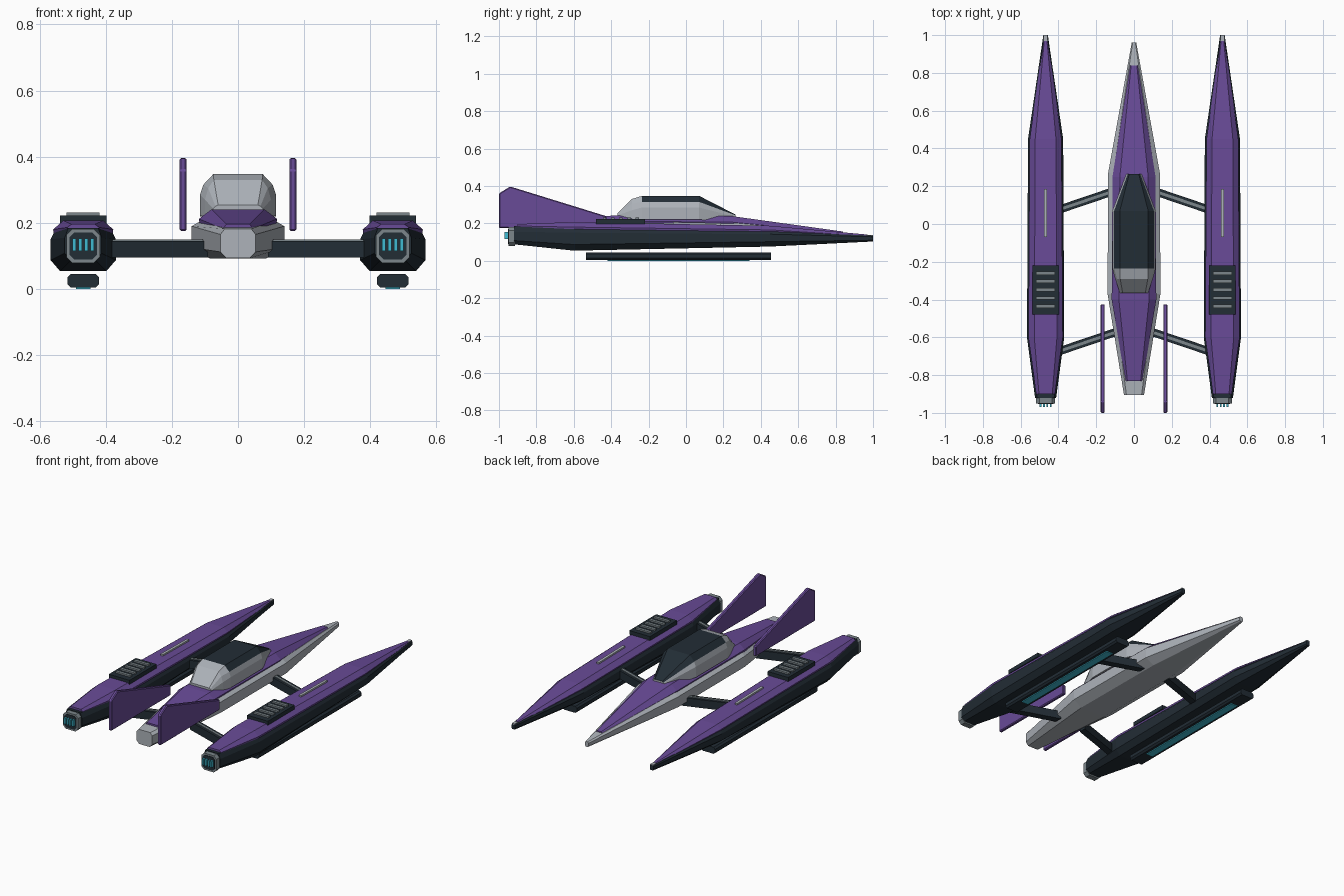
import bpy
import bmesh
from mathutils import Vector

if "Cube" in bpy.data.objects:
    bpy.data.objects.remove(bpy.data.objects["Cube"], do_unlink=True)


def make_material(name, red, green, blue):
    material = bpy.data.materials.new(name)
    material.use_nodes = True
    color = (red, green, blue, 1)
    material.diffuse_color = color
    material.node_tree.nodes["Principled BSDF"].inputs["Base Color"].default_value = color
    return material


PURPLE = make_material("purple paint", .14, .07, .31)
DARK = make_material("dark slate", .016, .026, .036)
LIGHT = make_material("light grey", .42, .45, .49)
STEEL = make_material("steel grey", .2, .24, .26)
CYAN = make_material("cyan glow", .05, .5, .65)


def finish(name, bm, materials, x=0):
    bmesh.ops.recalc_face_normals(bm, faces=bm.faces)
    mesh = bpy.data.meshes.new(name)
    bm.to_mesh(mesh)
    bm.free()
    for material in materials:
        mesh.materials.append(material)
    part = bpy.data.objects.new(name, mesh)
    part.location.x = x
    bpy.context.collection.objects.link(part)
    return part


def loft(name, stations, materials, x=0, rule=None):
    """Skin symmetric half sections (half width, z) placed along y."""
    bm = bmesh.new()
    rings = []
    for y, half in stations:
        outline = half + [(-w, z) for w, z in reversed(half)]
        rings.append([bm.verts.new((w, y, z)) for w, z in outline])
    count = len(rings[0])
    for row, (a, b) in enumerate(zip(rings, rings[1:])):
        for k in range(count):
            n = (k + 1) % count
            face = bm.faces.new((a[k], a[n], b[n], b[k]))
            if rule:
                face.material_index = rule(row, min(k, count - 2 - k))
    bm.faces.new(rings[0])
    bm.faces.new(rings[-1])
    return finish(name, bm, materials, x)


def box(name, center, size, material, bevel=0):
    bm = bmesh.new()
    bmesh.ops.create_cube(bm, size=1)
    bmesh.ops.scale(bm, vec=size, verts=bm.verts)
    bmesh.ops.translate(bm, vec=center, verts=bm.verts)
    if bevel:
        bmesh.ops.bevel(bm, geom=bm.edges[:], offset=bevel, segments=1, affect='EDGES')
    return finish(name, bm, [material])


def beam(name, start, end, width, height, material):
    """Level bar between two points, with ends cut parallel to y."""
    bm = bmesh.new()
    rings = []
    for point in (start, end):
        rings.append([bm.verts.new(Vector(point) + Vector((0, dy * width / 2, dz * height / 2)))
                      for dy, dz in ((-1, -1), (1, -1), (1, 1), (-1, 1))])
    for k in range(4):
        n = (k + 1) % 4
        bm.faces.new((rings[0][k], rings[0][n], rings[1][n], rings[1][k]))
    bm.faces.new(rings[0])
    bm.faces.new(rings[1])
    return finish(name, bm, [material])


def octagon(half, cut):
    return [(half - cut, -half), (half, cut - half), (half, half - cut), (half - cut, half)]


def raised(section, z):
    return [(w, h + z) for w, h in section]


# Central hull and its painted deck
loft("central_hull", [
    (-.905, [(.035, .093), (.053, .112), (.053, .165), (.04, .182)]),
    (-.37, [(.085, .092), (.14, .125), (.14, .19), (.11, .207)]),
    (.27, [(.08, .092), (.137, .122), (.137, .185), (.11, .202)]),
    (.96, [(.007, .106), (.012, .113), (.012, .13), (.007, .138)])], [LIGHT])
loft("hull_deck", [
    (-.83, [(.045, .165), (.046, .182), (.035, .196)]),
    (-.4, [(.115, .185), (.118, .212), (.08, .241)]),
    (.25, [(.112, .185), (.114, .206), (.075, .238)]),
    (.84, [(.02, .135), (.021, .148), (.015, .156)])], [PURPLE])

# Cockpit: grey tub with dark glass on the roof and front slope
tub = [(.115, .22), (.115, .285), (.105, .315), (.075, .347)]
loft("cockpit", [
    (-.365, [(.075, .22), (.075, .243), (.068, .25), (.06, .254)]),
    (-.29, [(.1, .22), (.1, .27), (.09, .305), (.073, .33)]),
    (-.235, tub), (.07, tub),
    (.265, [(.04, .21), (.04, .235), (.033, .243), (.025, .247)])],
    [LIGHT, DARK], rule=lambda row, band: int(row > 1 and band > 1))

for side, label in ((1, "left"), (-1, "right")):
    center = side * .468

    # Outrigger pontoon with painted upper shell
    loft(label + "_pontoon", [
        (-.92, [(.036, .088), (.056, .108), (.056, .155), (.045, .185)]),
        (-.6, [(.07, .054), (.0985, .087), (.0985, .15), (.088, .172)]),
        (.45, [(.06, .076), (.093, .102), (.093, .142), (.08, .16)]),
        (1, [(.008, .103), (.012, .11), (.012, .128), (.008, .134)])], [DARK], center)
    loft(label + "_pontoon_shell", [
        (-.9, [(.046, .17), (.049, .186), (.035, .196)]),
        (-.6, [(.088, .16), (.091, .18), (.06, .207)]),
        (.45, [(.08, .148), (.084, .165), (.055, .187)]),
        (.97, [(.01, .122), (.012, .132), (.007, .14)])], [PURPLE], center)
    box(label + "_pontoon_tip", (center, .983, .134), (.02, .034, .008), LIGHT)

    # Engine nozzle: steel collar, dark core and glowing bars
    collar = raised(octagon(.051, .018), .13)
    loft(label + "_nozzle_collar", [(-.95, collar), (-.915, collar)], [STEEL], center)
    core = raised(octagon(.041, .014), .13)
    loft(label + "_nozzle_core", [(-.953, core), (-.94, core)], [DARK], center)
    for i in range(4):
        box(f"{label}_nozzle_bar_{i + 1}", (center + (i - 1.5) * .018, -.96, .134),
            (.01, .02, .038), CYAN)

    # Vent panel with slats, and a marker strip ahead of it
    box(label + "_vent_panel", (center, -.35, .21), (.14, .26, .025), DARK)
    for i in range(5):
        box(f"{label}_vent_slat_{i + 1}", (center, -.26 - i * .044, .225),
            (.1, .018, .014), STEEL)
    strip = beam(label + "_marker_strip", (0, 0, 0), (.016, 0, 0), .255, .014, LIGHT)
    strip.location = (center - .008, .058, .197)
    strip.rotation_euler.x = -.019

    # Landing skid with glowing underside
    skid = raised(octagon(.02, .01), .025)
    skid = [(w + .028, z) for w, z in skid]
    loft(label + "_skid", [(-.535, skid), (.455, skid)], [DARK], center)
    box(label + "_skid_glow", (center, -.04, .004), (.045, .76, .008), CYAN)

    # Swept struts joining pontoon to hull
    for name, outer, inner in (("forward", .075, .18), ("aft", -.675, -.57)):
        start = Vector((side * .4, outer, .12))
        end = Vector((side * .09, inner, .12))
        beam(f"{label}_{name}_strut", start, end, .045, .05, DARK)
        lift = Vector((0, 0, .026))
        beam(f"{label}_{name}_strut_strip", start + lift, end + lift, .016, .006, STEEL)

    # Tail fin
    bm = bmesh.new()
    outline = [(-1, .175), (-1, .36), (-.94, .397), (-.425, .238), (-.425, .175)]
    face = bm.faces.new([bm.verts.new((-.011, y, z)) for y, z in outline])
    solid = bmesh.ops.extrude_face_region(bm, geom=[face])
    moved = [v for v in solid["geom"] if isinstance(v, bmesh.types.BMVert)]
    bmesh.ops.translate(bm, vec=(.022, 0, 0), verts=moved)
    fin = finish(label + "_tail_fin", bm, [PURPLE], side * .166)
    bevel = fin.modifiers.new("edge chamfer", 'BEVEL')
    bevel.width = .005
    bevel.segments = 1
